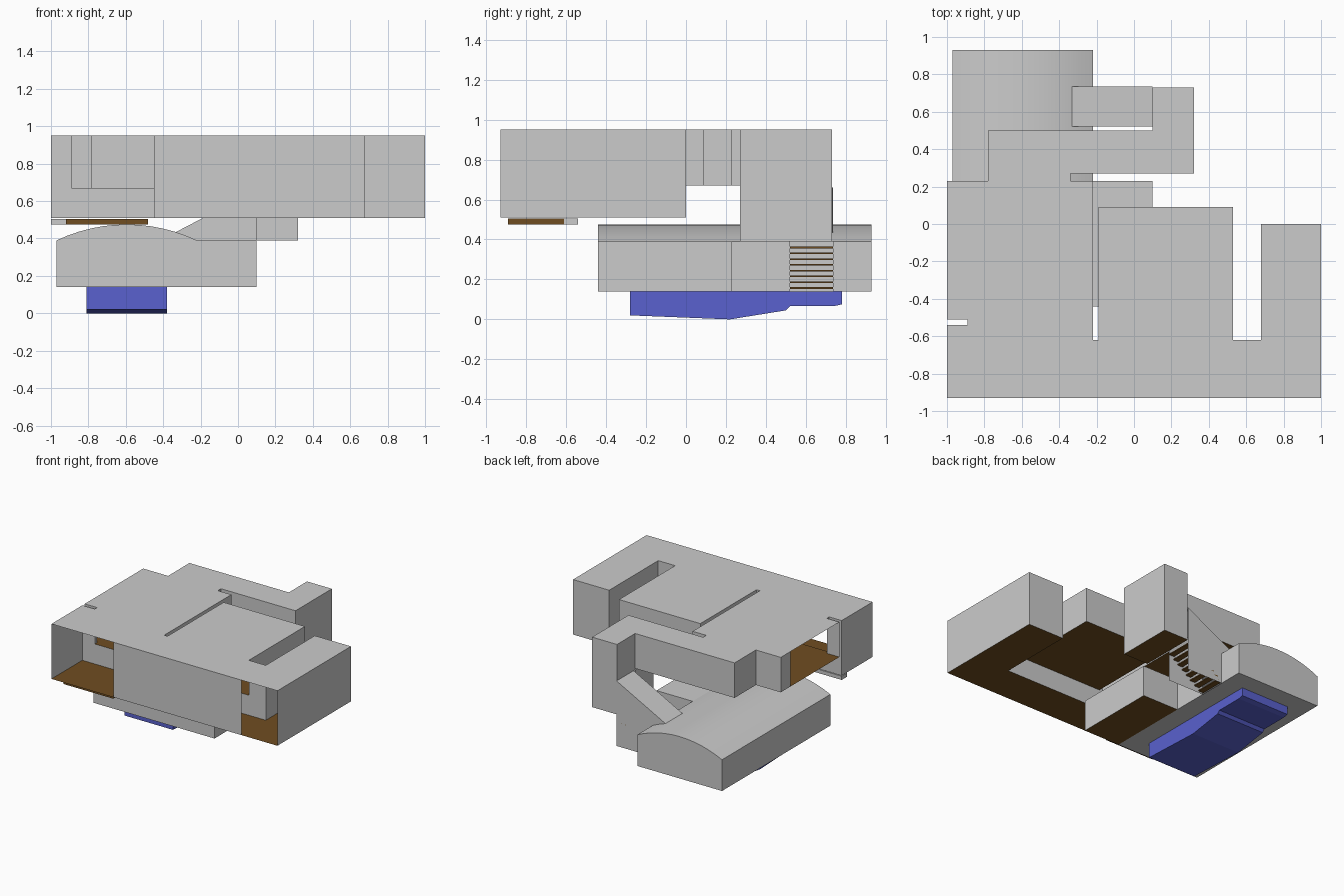
import bpy, bmesh, math

if "Cube" in bpy.data.objects:
    bpy.data.objects.remove(bpy.data.objects["Cube"])

BROWN = bpy.data.materials.new("brown_floor")
BROWN.diffuse_color = (0.16, 0.075, 0.015, 1)
BROWN.use_nodes = True
BROWN.node_tree.nodes["Principled BSDF"].inputs["Base Color"].default_value = BROWN.diffuse_color
BLUE = bpy.data.materials.new("pool_blue")
BLUE.diffuse_color = (0.10, 0.12, 0.62, 1)
BLUE.use_nodes = True
BLUE.node_tree.nodes["Principled BSDF"].inputs["Base Color"].default_value = BLUE.diffuse_color


def sheet(name, faces, mat=None):
    """Object made of thin flat faces, each a list of 3D points."""
    bm = bmesh.new()
    for f in faces:
        bm.faces.new([bm.verts.new(p) for p in f])
    bmesh.ops.remove_doubles(bm, verts=bm.verts, dist=0.0005)
    bmesh.ops.recalc_face_normals(bm, faces=bm.faces)
    me = bpy.data.meshes.new(name)
    bm.to_mesh(me)
    bm.free()
    ob = bpy.data.objects.new(name, me)
    bpy.context.collection.objects.link(ob)
    if mat:
        me.materials.append(mat)
    return ob


def wall(a, b, z0, z1=0.95):
    return [(*a, z0), (*b, z0), (*b, z1), (*a, z1)]


def flat(x0, x1, y0, y1, z):
    return [(x0, y0, z), (x1, y0, z), (x1, y1, z), (x0, y1, z)]


def box(x0, x1, y0, y1, z0, z1):
    c = [(x0, y0), (x1, y0), (x1, y1), (x0, y1)]
    return [flat(x0, x1, y0, y1, z0), flat(x0, x1, y0, y1, z1)] + [
        wall(c[i], c[(i + 1) % 4], z0, z1) for i in range(4)]


LOW, MID, TOP = 0.51, 0.67, 0.95

# Upper storey outline; each corner carries the foot height of the wall that
# follows it (None = open side)
outline = [
    (-1, -.93, None), (-.45, -.93, LOW), (.68, -.93, None), (1, -.93, LOW),
    (1, 0, LOW), (.68, 0, LOW), (.68, -.62, LOW), (.53, -.62, MID),
    (.53, .09, MID), (-.19, .09, MID), (-.19, -.62, LOW), (-.22, -.62, LOW),
    (-.22, -.54, MID), (-.22, .23, MID), (-.34, .23, MID), (-.34, .27, MID),
    (.1, .27, .39), (.32, .27, .39), (.32, .73, .39), (.1, .73, .66),
    (.1, .5, MID), (-.78, .5, MID), (-.78, .23, MID), (-1, .23, MID),
    (-1, .11, None), (-1, -.51, MID), (-.89, -.51, MID), (-.89, -.54, LOW),
    (-1, -.54, LOW)]
walls = []
for i, (x, y, z) in enumerate(outline):
    nx, ny, _ = outline[(i + 1) % len(outline)]
    if z is not None:
        walls.append(wall((x, y), (nx, ny), z))
sheet("upper_walls", walls)
sheet("upper_roof", [[(x, y, TOP) for x, y, _ in outline]])

# Step faces between the two floor levels and down to the landing
sheet("floor_risers", [
    wall((-.89, -.54), (-.22, -.54), LOW, MID),
    wall((-.19, -.62), (.53, -.62), LOW, MID),
    wall((.1, .27), (.1, .5), .39, MID)])

# Brown floors: front gallery, side wing, raised rooms, stair landing
sheet("lower_gallery_floor", [
    flat(-1, -.22, -.93, -.54, LOW), flat(-.22, 1, -.93, -.62, LOW),
    flat(.68, 1, -.62, 0, LOW)], BROWN)
sheet("raised_floor", [
    flat(-1, -.89, -.51, .23, MID), flat(-.89, -.22, -.54, .23, MID),
    flat(-.78, -.34, .23, .27, MID), flat(-.78, .1, .27, .5, MID),
    flat(-.19, .53, -.62, .09, MID)], BROWN)
sheet("landing_floor", [flat(.1, .32, .27, .73, .39)], BROWN)

# Shallow ledge under the open front corner
sheet("sunken_ledge", box(-.92, -.48, -.89, -.61, .475, .505), BROWN)
sheet("ledge_step", box(-1, -.48, -.61, -.54, .475, .505))

# Stairwell: side walls, sloping ceiling and open treads
for name, y in (("stair_wall_back", .735), ("stair_wall_front", .52)):
    sheet(name, [[(.1, y, .14), (.1, y, .66), (-.35, y, .425),
                  (-.22, y, .39), (-.22, y, .14)]])
sheet("stair_ceiling", [[(.1, .52, .66), (.1, .735, .66),
                         (-.35, .735, .425), (-.35, .52, .425)]])
treads = []
for i in range(8):
    x, z = .1 - .04 * i, .36 - .029 * i
    treads += box(x - .045, x, .52, .735, z - .004, z + .004)
sheet("stair_treads", treads, BROWN)

# Pool hall: shallow vault on straight walls
X0, X1, Y0, Y1, FLOOR, SPRING, RISE = -.97, -.22, -.44, .93, .14, .39, .085
half = (X1 - X0) / 2
rad = (half * half + RISE * RISE) / (2 * RISE)
amax = math.asin(half / rad)
SEG = 12
arc = []
for i in range(SEG + 1):
    a = amax * (2 * i / SEG - 1)
    arc.append(((X0 + X1) / 2 + rad * math.sin(a),
                SPRING + RISE - rad * (1 - math.cos(a))))
vault = sheet("hall_vault", [
    [(p[0], Y0, p[1]), (q[0], Y0, q[1]), (q[0], Y1, q[1]), (p[0], Y1, p[1])]
    for p, q in zip(arc, arc[1:])])
bpy.context.view_layer.objects.active = vault
vault.select_set(True)
bpy.ops.object.shade_smooth_by_angle()
ends = [[(X0, y, FLOOR)] + [(x, y, z) for x, z in arc] + [(X1, y, FLOOR)]
        for y in (Y0, Y1)]
sheet("hall_walls", ends + [
    wall((X0, Y0), (X0, Y1), FLOOR, SPRING),
    wall((X1, .23), (X1, .52), FLOOR, SPRING),
    wall((X1, .735), (X1, Y1), FLOOR, SPRING)])

# Side room next to the hall
sheet("side_room", [
    wall((X1, Y0), (.1, Y0), FLOOR, SPRING),
    wall((.1, Y0), (.1, .23), FLOOR, SPRING),
    wall((.1, .23), (X1, .23), FLOOR, SPRING),
    flat(X1, .1, Y0, .23, SPRING)])
sheet("side_room_floor", [flat(X1, .1, Y0, .23, FLOOR)], BROWN)

# Hall floor around the pool opening
PX0, PX1, PY0, PY1 = -.81, -.38, -.28, .78
sheet("hall_floor", [
    flat(X0, PX0, Y0, Y1, FLOOR), flat(PX1, X1, Y0, Y1, FLOOR),
    flat(PX0, PX1, Y0, PY0, FLOOR), flat(PX0, PX1, PY1, Y1, FLOOR)])

# Pool basin with sloping bottom, open at the top
bed = [(PY0, .02), (.22, 0), (.5, .045), (.52, .066), (.74, .066), (PY1, .075)]
basin = [[(PX0, a, za), (PX1, a, za), (PX1, b, zb), (PX0, b, zb)]
         for (a, za), (b, zb) in zip(bed, bed[1:])]
for x in (PX0, PX1):
    basin.append([(x, PY0, FLOOR)] + [(x, y, z) for y, z in bed]
                 + [(x, PY1, FLOOR)])
for y, z in (bed[0], bed[-1]):
    basin.append(wall((PX0, y), (PX1, y), z, FLOOR))
sheet("pool_basin", basin, BLUE)
